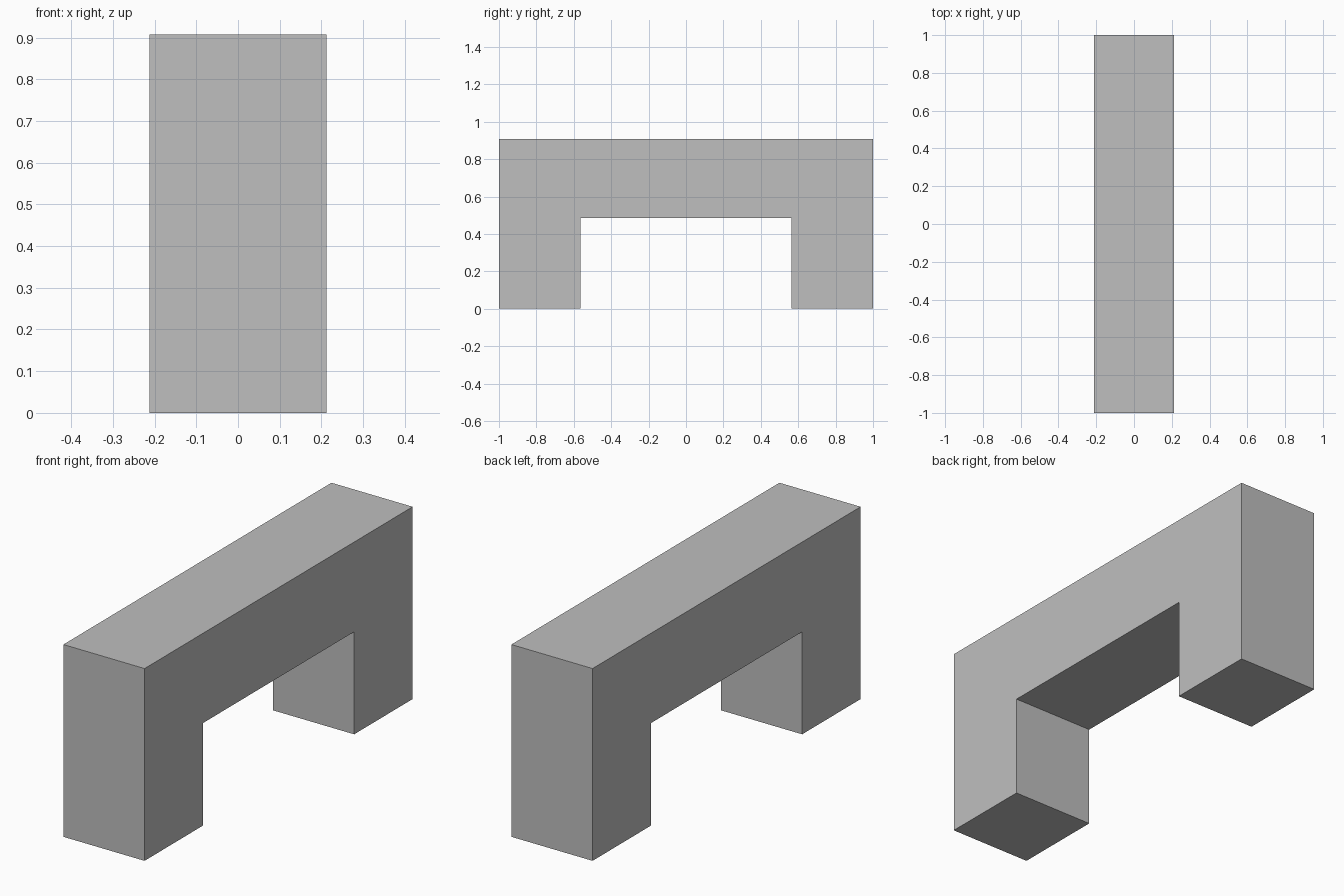
import bpy
import bmesh

cube = bpy.data.objects.get("Cube")
if cube:
    bpy.data.objects.remove(cube, do_unlink=True)

# Overall dimensions
HALF_WIDTH = 0.212
HALF_LENGTH = 1.0
HEIGHT = 0.908
OPENING_HALF = 0.564
OPENING_HEIGHT = 0.484

# Plain grey finish
grey = bpy.data.materials.new("grey")
grey.use_nodes = True
colour = (0.52, 0.52, 0.52, 1)
grey.diffuse_color = colour
grey.node_tree.nodes["Principled BSDF"].inputs["Base Color"].default_value = colour

# Half of the bridge outline in (y, z), mirrored to close the loop
half = [(OPENING_HALF, OPENING_HEIGHT), (OPENING_HALF, 0),
        (HALF_LENGTH, 0), (HALF_LENGTH, HEIGHT)]
outline = half + [(-y, z) for y, z in reversed(half)]

# Extrude the outline across the width into one solid block
bm = bmesh.new()
side = bm.faces.new([bm.verts.new((-HALF_WIDTH, y, z)) for y, z in outline])
extruded = bmesh.ops.extrude_face_region(bm, geom=[side], use_keep_orig=True)
moved = [v for v in extruded["geom"] if isinstance(v, bmesh.types.BMVert)]
bmesh.ops.translate(bm, vec=(2 * HALF_WIDTH, 0, 0), verts=moved)
bmesh.ops.recalc_face_normals(bm, faces=bm.faces)

mesh = bpy.data.meshes.new("bridge_block")
bm.to_mesh(mesh)
bm.free()
mesh.materials.append(grey)
bridge = bpy.data.objects.new("bridge_block", mesh)
bpy.context.collection.objects.link(bridge)
